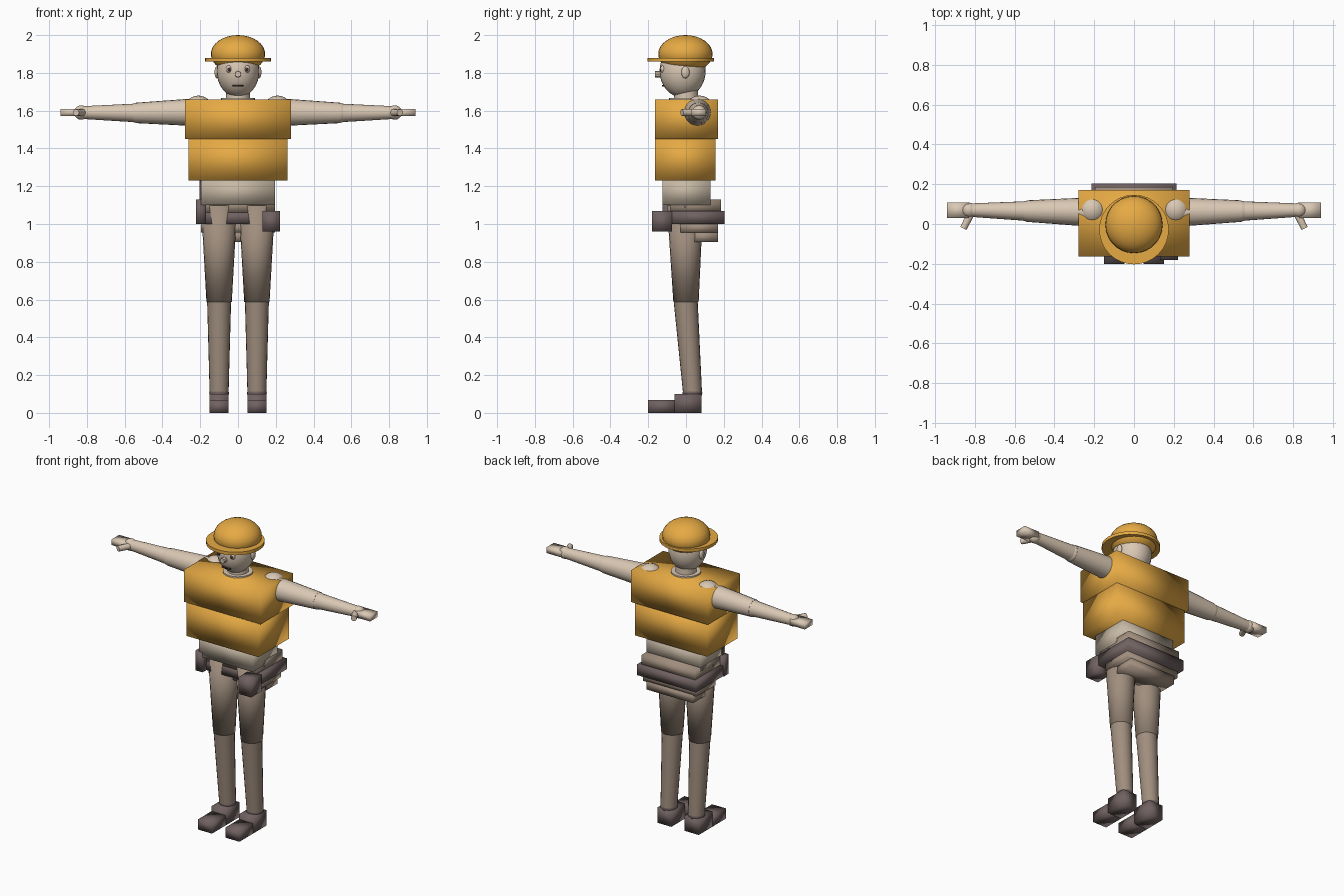
import bpy, bmesh, math
from mathutils import Vector, Matrix

if "Cube" in bpy.data.objects:
    bpy.data.objects.remove(bpy.data.objects["Cube"])


def material(name, r, g, b):
    m = bpy.data.materials.new(name)
    lin = [((c / 255 + 0.055) / 1.055) ** 2.4 for c in (r, g, b)]
    m.diffuse_color = (*lin, 1)
    m.use_nodes = True
    m.node_tree.nodes["Principled BSDF"].inputs["Base Color"].default_value = m.diffuse_color
    return m


YELLOW = material("safety_yellow", 230, 170, 68)
SKIN = material("skin", 218, 200, 180)
SHIRT = material("shirt", 198, 184, 164)
PANTS = material("trousers", 160, 142, 126)
DARK = material("dark_leather", 112, 97, 97)
BLACK = material("pupil_black", 60, 50, 48)


def finish(name, bm, mat, smooth=True):
    me = bpy.data.meshes.new(name)
    bmesh.ops.recalc_face_normals(bm, faces=bm.faces)
    bm.to_mesh(me)
    bm.free()
    me.materials.append(mat)
    for p in me.polygons:
        p.use_smooth = smooth
    ob = bpy.data.objects.new(name, me)
    bpy.context.collection.objects.link(ob)
    return ob


def box(name, x, y, z, mat, smooth=True):
    """Box from (min, max) ranges."""
    bm = bmesh.new()
    bmesh.ops.create_cube(bm, size=1)
    for v in bm.verts:
        v.co = [(r[0] + r[1]) / 2 + c * (r[1] - r[0]) for r, c in zip((x, y, z), v.co)]
    return finish(name, bm, mat, smooth)


def ball(name, c, r, mat, seg=20, rings=12):
    """Ellipsoid from centre and three radii."""
    bm = bmesh.new()
    bmesh.ops.create_uvsphere(bm, u_segments=seg, v_segments=rings, radius=1)
    bmesh.ops.transform(bm, verts=bm.verts, matrix=Matrix.Translation(c) @ Matrix.Diagonal((*r, 1)))
    return finish(name, bm, mat)


def limb(name, a, b, ra, rb, mat, seg=20, soft=False):
    """Tapered tube from a to b; soft lets the shading run over the ends."""
    a, b = Vector(a), Vector(b)
    bm = bmesh.new()
    bmesh.ops.create_cone(bm, cap_ends=True, segments=seg, radius1=ra, radius2=rb, depth=(b - a).length)
    rot = (b - a).to_track_quat('Z', 'Y').to_matrix().to_4x4()
    bmesh.ops.transform(bm, verts=bm.verts, matrix=Matrix.Translation((a + b) / 2) @ rot)
    if not soft:
        for e in bm.edges:
            e.smooth = e.calc_face_angle(0) < math.radians(40)
    return finish(name, bm, mat)


# Head and face
ball("head", (0, -0.018, 1.81), (0.113, 0.122, 0.14), SKIN, 24, 16)
limb("neck", (0, 0, 1.6), (0, 0, 1.74), 0.064, 0.064, SKIN)
limb("collar", (0, 0, 1.62), (0, 0, 1.668), 0.095, 0.09, SKIN)
limb("nose", (0, -0.12, 1.793), (0, -0.165, 1.793), 0.018, 0.016, SKIN, 8)
box("mouth", (-0.03, 0.03), (-0.128, -0.116), (1.728, 1.735), BLACK)
for s in (-1, 1):
    ball("eye", (s * 0.047, -0.122, 1.82), (0.017, 0.014, 0.02), SKIN, 12, 8)
    ball("pupil", (s * 0.047, -0.133, 1.818), (0.009, 0.006, 0.011), BLACK, 10, 6)
    ball("ear", (s * 0.112, -0.003, 1.803), (0.012, 0.022, 0.032), SKIN, 12, 8)

# Hard hat
ball("hat_dome", (0, -0.003, 1.9), (0.144, 0.144, 0.1), YELLOW, 28, 16)
limb("hat_brim", (0, -0.028, 1.86), (0, -0.028, 1.88), 0.175, 0.175, YELLOW, 32)

# Torso
box("upper_vest", (-0.28, 0.28), (-0.163, 0.17), (1.45, 1.66), YELLOW)
box("lower_vest", (-0.262, 0.262), (-0.163, 0.155), (1.23, 1.452), YELLOW)
box("shirt_waist", (-0.195, 0.195), (-0.125, 0.13), (1.1, 1.24), SHIRT)

# Hips and belt
box("hip_block", (-0.195, 0.195), (-0.085, 0.185), (1.06, 1.13), PANTS)
box("belt", (-0.215, 0.215), (-0.085, 0.203), (1.0, 1.07), DARK)
box("pelvis", (-0.195, 0.195), (-0.03, 0.17), (0.955, 1.005), PANTS)
box("seat", (-0.17, 0.17), (0.02, 0.17), (0.905, 0.96), PANTS)
box("belt_pouch", (0.13, 0.222), (-0.18, -0.075), (0.96, 1.07), DARK)
box("radio", (-0.222, -0.17), (-0.125, -0.075), (1.0, 1.13), DARK)
limb("radio_antenna", (-0.195, -0.1, 1.12), (-0.195, -0.1, 1.235), 0.008, 0.008, DARK, 8)

for s in (-1, 1):
    # Legs and boots
    limb("thigh", (s * 0.1, -0.005, 1.1), (s * 0.1, 0, 0.587), 0.096, 0.067, PANTS, 20, True)
    limb("lower_leg", (s * 0.1, -0.003, 0.61), (s * 0.1, 0.035, 0.1), 0.064, 0.05, PANTS)
    ball("ankle", (s * 0.1, 0.034, 0.105), (0.053, 0.053, 0.035), DARK, 16, 8)
    box("boot_heel", (s * 0.1 - 0.051, s * 0.1 + 0.051), (-0.06, 0.083), (0, 0.1), DARK)
    box("boot_toe", (s * 0.1 - 0.051, s * 0.1 + 0.051), (-0.2, -0.055), (0, 0.067), DARK)

    # Arms
    ball("shoulder", (s * 0.21, 0.072, 1.61), (0.074, 0.074, 0.07), SKIN)
    limb("upper_arm", (s * 0.2, 0.06, 1.592), (s * 0.54, 0.065, 1.588), 0.075, 0.054, SKIN)
    ball("elbow", (s * 0.535, 0.065, 1.588), (0.053, 0.053, 0.053), SKIN)
    limb("forearm", (s * 0.53, 0.065, 1.588), (s * 0.835, 0.07, 1.59), 0.05, 0.033, SKIN)
    ball("wrist", (s * 0.83, 0.07, 1.59), (0.038, 0.038, 0.038), SKIN, 16, 10)
    box("hand", (s * 0.885 - 0.055, s * 0.885 + 0.055), (0.03, 0.107), (1.572, 1.61), SKIN)
    limb("thumb", (s * 0.825, 0.045, 1.59), (s * 0.858, -0.022, 1.59), 0.02, 0.018, SKIN, 10)
